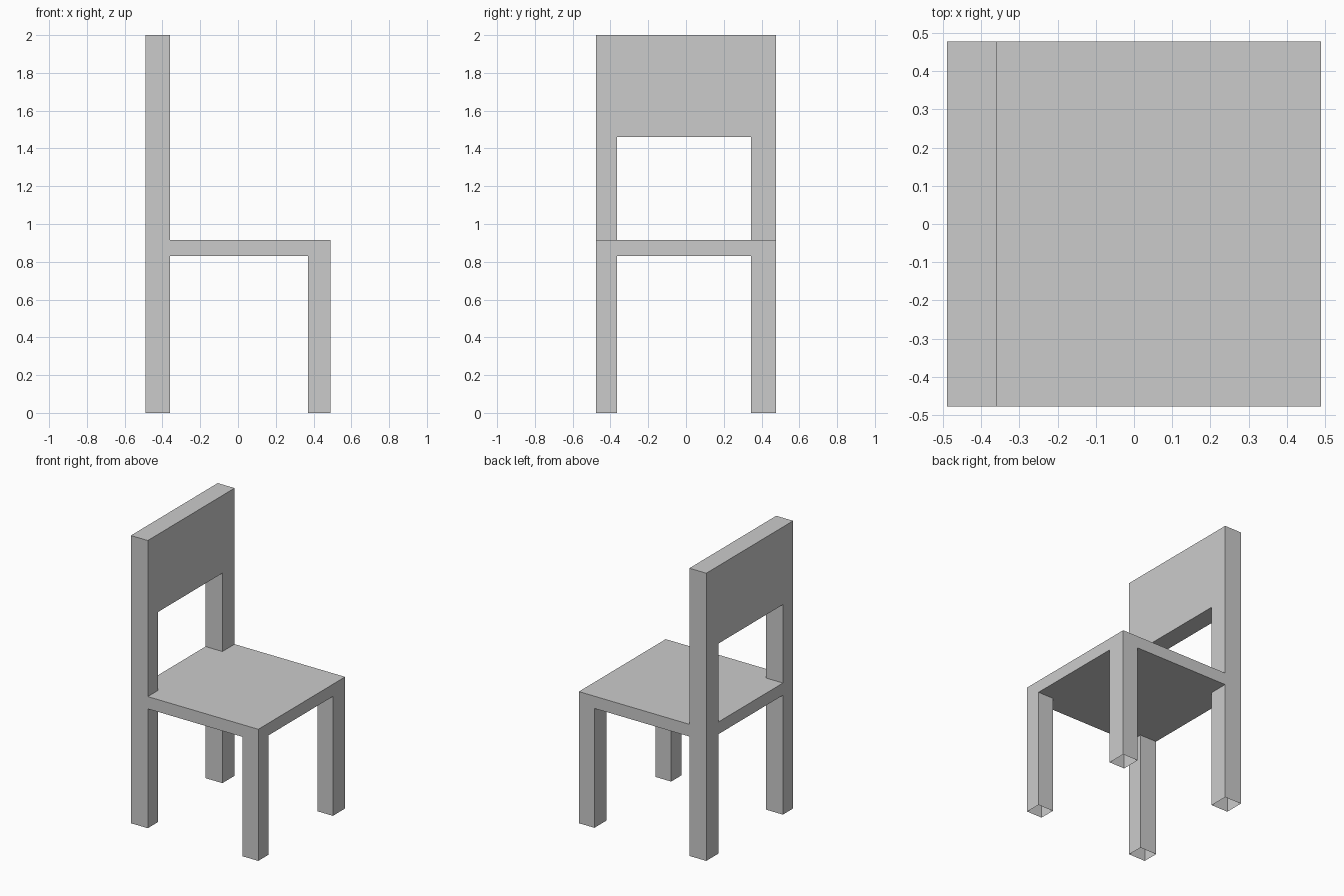
import bpy
import bmesh

if "Cube" in bpy.data.objects:
    bpy.data.objects.remove(bpy.data.objects["Cube"])

# Shared plan and height lines of the chair
X_REAR, X_POST, X_LEG, X_FRONT = -0.49, -0.36, 0.37, 0.49
Y_RIGHT, Y_RIGHT_IN, Y_LEFT_IN, Y_LEFT = -0.477, -0.365, 0.343, 0.477
Z_UNDER, Z_SEAT, Z_BACKREST, Z_TOP = 0.83, 0.915, 1.46, 2.0


def rect(x0, x1, y0, y1):
    return [(x0, y0), (x1, y0), (x1, y1), (x0, y1)]


def prism(name, outline, z0, z1, bottom=True, top=True, open_sides=()):
    """Extrude a counter-clockwise plan outline; joint faces can be left open."""
    bm = bmesh.new()
    low = [bm.verts.new((x, y, z0)) for x, y in outline]
    high = [bm.verts.new((x, y, z1)) for x, y in outline]
    n = len(outline)
    for i in range(n):
        if i not in open_sides:
            j = (i + 1) % n
            bm.faces.new((low[i], low[j], high[j], high[i]))
    if bottom:
        bm.faces.new(low[::-1])
    if top:
        bm.faces.new(high)
    mesh = bpy.data.meshes.new(name)
    bm.to_mesh(mesh)
    bm.free()
    obj = bpy.data.objects.new(name, mesh)
    bpy.context.collection.objects.link(obj)
    return obj


# Legs and full-height back posts, hollow at the floor
for side, y0, y1 in (("right", Y_RIGHT, Y_RIGHT_IN), ("left", Y_LEFT_IN, Y_LEFT)):
    prism(f"front_leg_{side}", rect(X_LEG, X_FRONT, y0, y1), 0, Z_UNDER,
          bottom=False, top=False)
    prism(f"back_post_{side}", rect(X_REAR, X_POST, y0, y1), 0, Z_TOP, bottom=False)

# Seat, notched around the back posts; faces against the posts stay open
seat_outline = [
    (X_POST, Y_RIGHT), (X_FRONT, Y_RIGHT), (X_FRONT, Y_LEFT), (X_POST, Y_LEFT),
    (X_POST, Y_LEFT_IN), (X_REAR, Y_LEFT_IN), (X_REAR, Y_RIGHT_IN), (X_POST, Y_RIGHT_IN),
]
prism("seat", seat_outline, Z_UNDER, Z_SEAT, open_sides=(3, 4, 6, 7))

# Backrest panel between the posts
prism("backrest", rect(X_REAR, X_POST, Y_RIGHT_IN, Y_LEFT_IN), Z_BACKREST, Z_TOP,
      open_sides=(0, 2))
